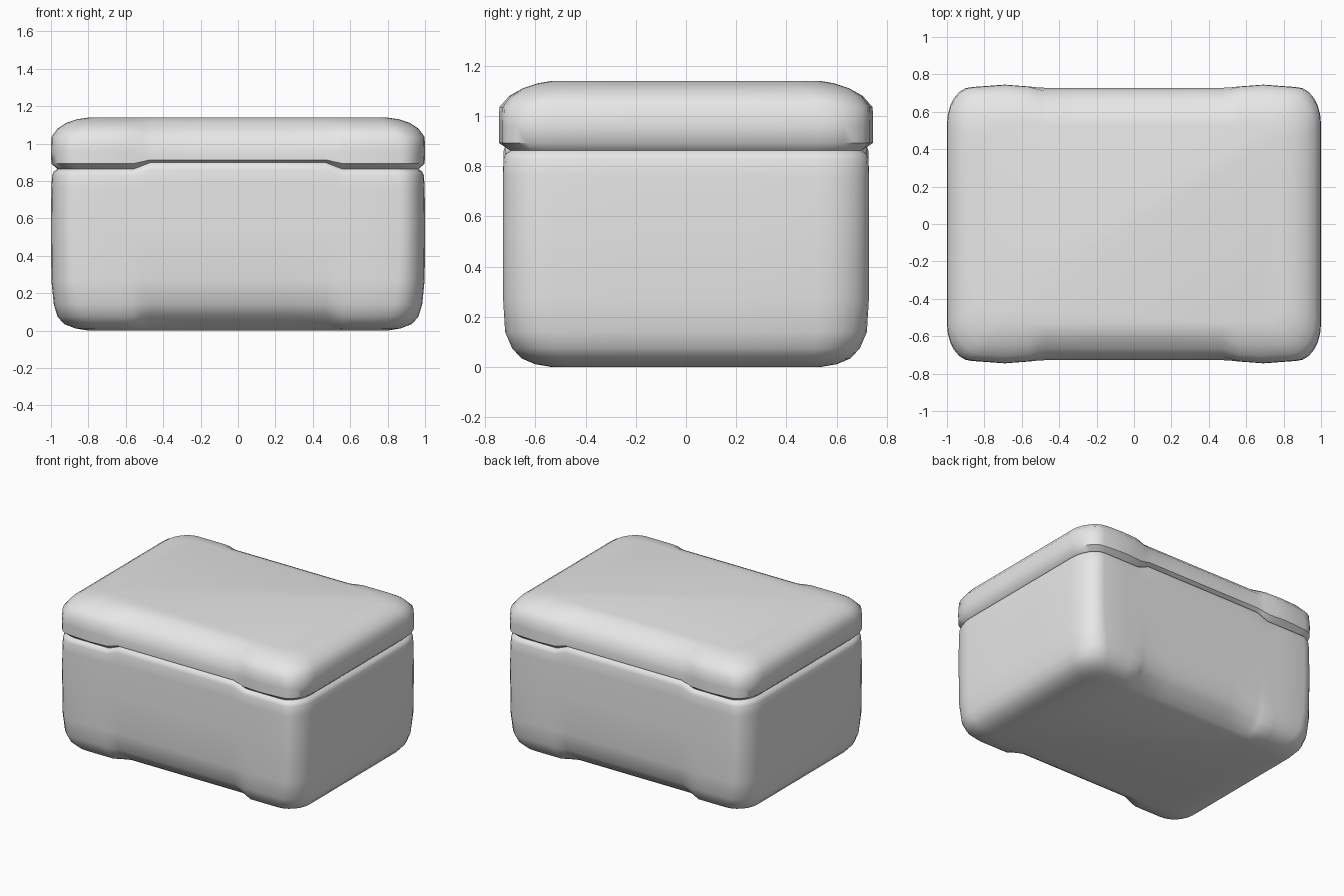
import bpy, bmesh, math

if "Cube" in bpy.data.objects:
    bpy.data.objects.remove(bpy.data.objects["Cube"])

grey = bpy.data.materials.new("light grey")
grey.diffuse_color = (0.8, 0.8, 0.8, 1)
grey.use_nodes = True
grey.node_tree.nodes["Principled BSDF"].inputs["Base Color"].default_value = grey.diffuse_color


def mid_weight(x):
    # 1 across the middle of the front and back, 0 towards the corners
    t = min(max((0.56 - abs(x)) / 0.09, 0), 1)
    return t * t * (3 - 2 * t)


def ring(z, hx, hy, rx, ry, inset=0.0, lift=0.0, bulge=0.0):
    # One rounded-rectangle cross-section, made from a mirrored quarter
    quarter = [(x, hy) for x in (0, 0.25, 0.47, 0.515, 0.56, 0.63, 0.69)]
    for i in range(7):
        a = math.pi / 2 * (1 - i / 6)
        quarter.append((hx - rx + rx * math.cos(a), hy - ry + ry * math.sin(a)))
    quarter += [(hx, y) for y in (0.2, 0)]
    shaped = []
    for i, (x, y) in enumerate(quarter):
        w = mid_weight(x) if i < 7 else 0
        b = bulge * max(0, 1 - abs(x - 0.69) / 0.17) if i < 8 else 0
        shaped.append((x, y - inset * w + b, z + lift * w))
    q2 = [(x, -y, h) for x, y, h in reversed(shaped[:-1])]
    half = shaped + q2
    return half + [(-x, y, h) for x, y, h in reversed(half[1:-1])]


def loft(name, rings, cap_first):
    bm = bmesh.new()
    loops = [[bm.verts.new(p) for p in ring(*r)] for r in rings]
    n = len(loops[0])
    for a, b in zip(loops, loops[1:]):
        for i in range(n):
            j = (i + 1) % n
            bm.faces.new((a[i], a[j], b[j], b[i]))
    bm.faces.new(loops[0] if cap_first else loops[-1])
    bmesh.ops.recalc_face_normals(bm, faces=bm.faces)
    # an open shell must face outwards: check the cap direction
    bm.normal_update()
    cap = max(bm.faces, key=lambda f: f.calc_area() * abs(f.normal.z))
    if (cap.normal.z > 0) == cap_first:
        bmesh.ops.reverse_faces(bm, faces=bm.faces)
    mesh = bpy.data.meshes.new(name)
    bm.to_mesh(mesh)
    bm.free()
    mesh.materials.append(grey)
    ob = bpy.data.objects.new(name, mesh)
    bpy.context.collection.objects.link(ob)
    bpy.ops.object.select_all(action='DESELECT')
    ob.select_set(True)
    bpy.context.view_layer.objects.active = ob
    bpy.ops.object.shade_smooth_by_angle(angle=math.radians(50))


# z, half x, half y, corner radius x, y, middle inset, middle lift, bulge
seam = (0.863, 0.965, 0.70, 0.13, 0.17, 0.0, 0.035)

# Lower box: rounded underside, chamfered middle, straight walls
loft("box_body", [
    (0.0, 0.80, 0.53, 0.10, 0.10, 0.0),
    (0.012, 0.87, 0.60, 0.13, 0.13, 0.03, 0.004),
    (0.035, 0.93, 0.655, 0.15, 0.16, 0.04, 0.012),
    (0.075, 0.965, 0.692, 0.15, 0.18, 0.03, 0.01),
    (0.14, 0.985, 0.72, 0.15, 0.19, 0.015),
    (0.27, 0.998, 0.728, 0.14, 0.20, 0.0),
    (0.55, 1.0, 0.728, 0.13, 0.20, 0.0),
    (0.76, 0.998, 0.728, 0.13, 0.20, 0.0, 0.015),
    (0.83, 0.994, 0.726, 0.13, 0.20, 0.0, 0.03),
    (0.85, 0.985, 0.718, 0.13, 0.19, 0.0, 0.035),
    seam], True)

# Lid: swollen towards the corners, flatter across the middle
loft("lid", [
    seam,
    (0.893, 0.998, 0.732, 0.13, 0.20, 0.005, 0.02, 0.013),
    (0.96, 1.0, 0.732, 0.13, 0.20, 0.004, 0.0, 0.013),
    (1.035, 0.998, 0.730, 0.14, 0.20, 0.02, 0.0, 0.013),
    (1.08, 0.965, 0.695, 0.15, 0.19, 0.03, 0.0, 0.008),
    (1.11, 0.92, 0.65, 0.14, 0.17, 0.03),
    (1.13, 0.86, 0.59, 0.12, 0.13, 0.01),
    (1.14, 0.79, 0.53, 0.09, 0.10, 0.0)], False)
